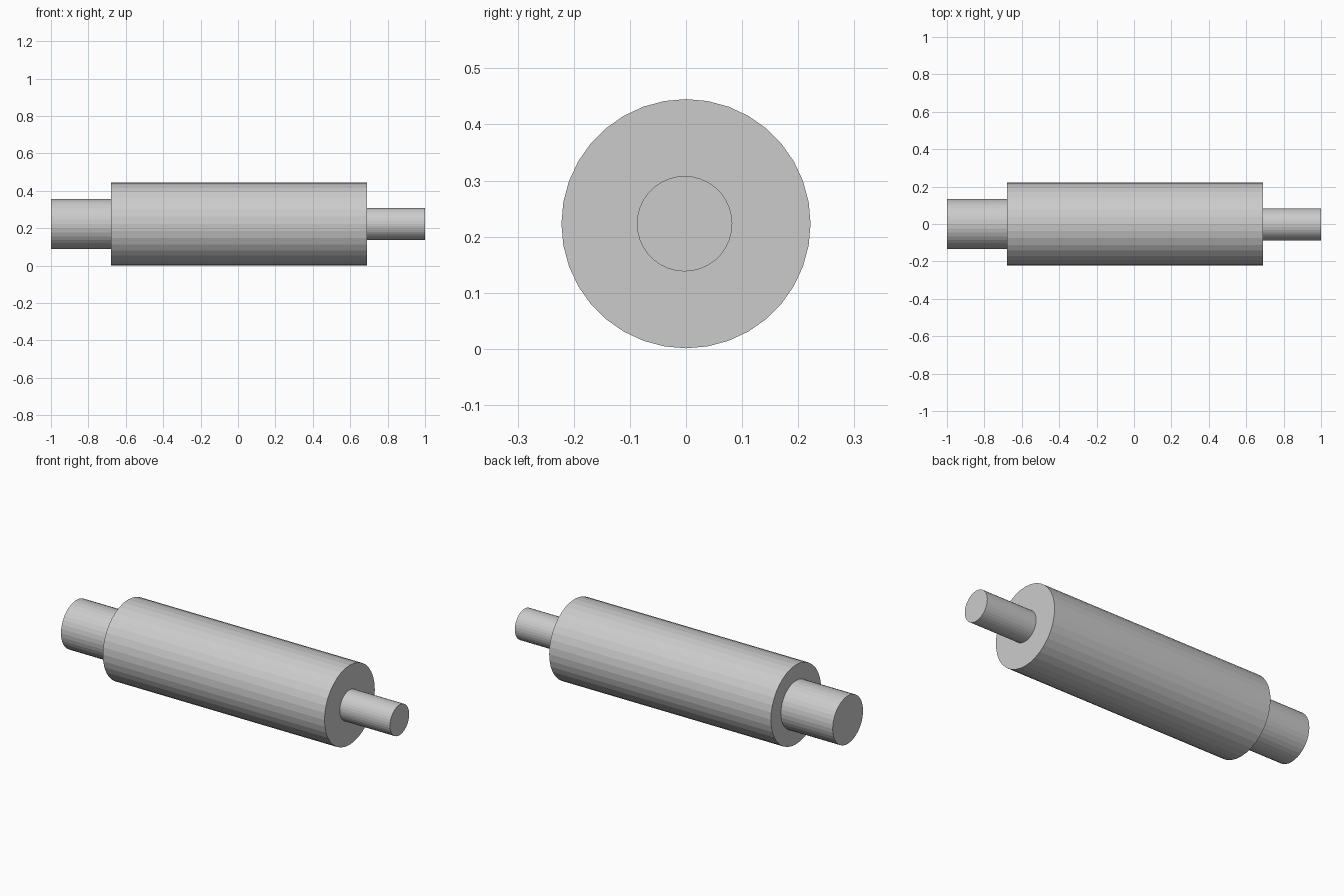
import bpy, math

if "Cube" in bpy.data.objects:
    bpy.data.objects.remove(bpy.data.objects["Cube"])

SIDES = 36
AXIS_Z = 0.223


def shaft_section(name, x0, x1, radius, y=0.0):
    """Flat-faced cylinder lying along x from x0 to x1."""
    bpy.ops.mesh.primitive_cylinder_add(
        vertices=SIDES, radius=radius, depth=x1 - x0,
        location=((x0 + x1) / 2, y, AXIS_Z), rotation=(0, math.pi / 2, 0))
    obj = bpy.context.object
    obj.name = name
    bpy.ops.object.transform_apply(location=False, rotation=True, scale=False)
    return obj


# Main roller body
shaft_section("roller_body", -0.68, 0.69, 0.222)

# End journals, seated slightly into the body
shaft_section("thick_journal", -1.0, -0.66, 0.134)
shaft_section("thin_journal", 0.67, 1.0, 0.085, y=-0.0025)
